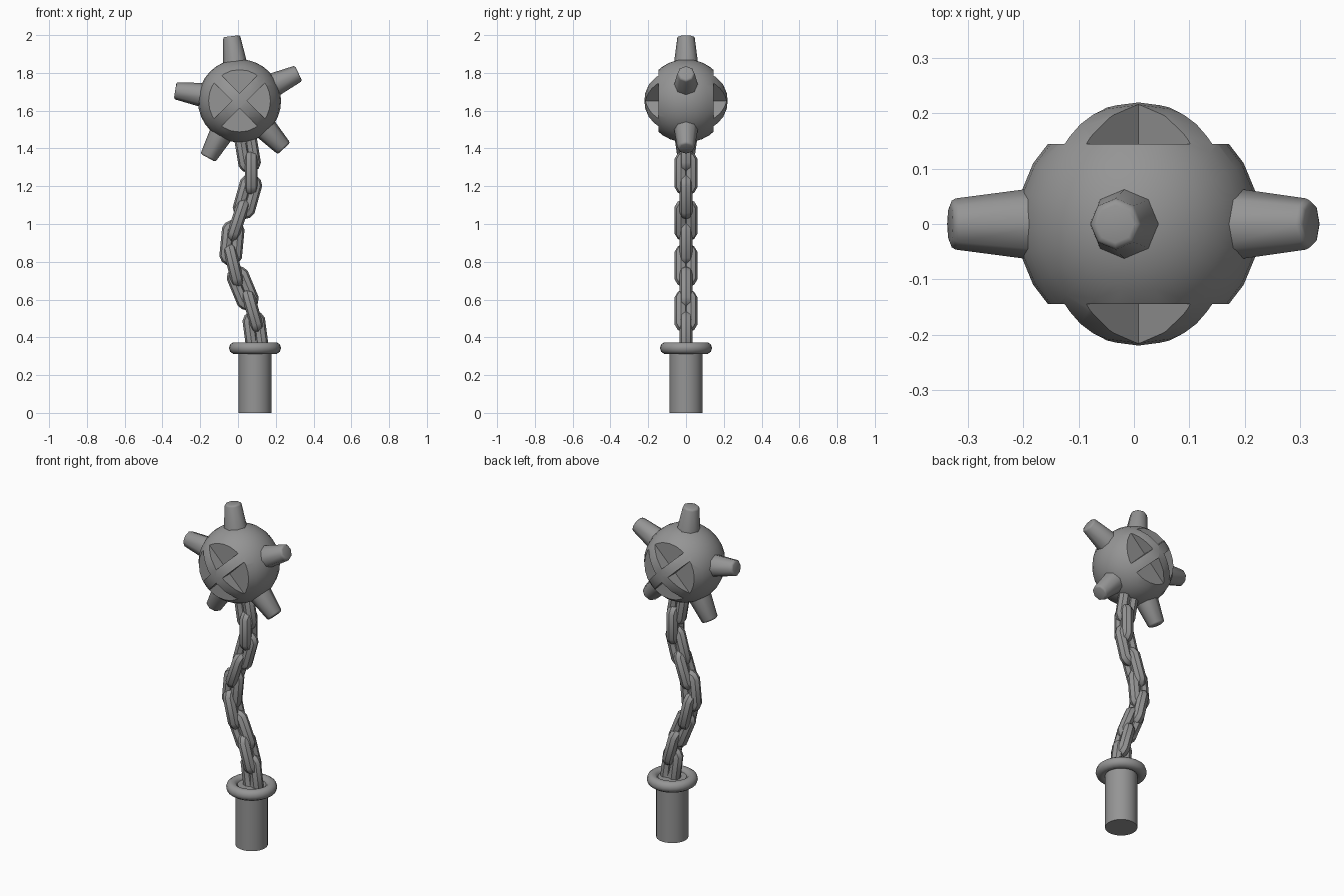
import bpy, bmesh, math
from mathutils import Matrix, Vector

if "Cube" in bpy.data.objects:
    bpy.data.objects.remove(bpy.data.objects["Cube"], do_unlink=True)

iron = bpy.data.materials.new("iron_grey")
iron.use_nodes = True
GREY = (0.3, 0.3, 0.3, 1)
iron.diffuse_color = GREY
iron.node_tree.nodes["Principled BSDF"].inputs["Base Color"].default_value = GREY


def finish(obj, name, angle=40):
    obj.name = name
    obj.data.materials.clear()
    obj.data.materials.append(iron)
    bpy.ops.object.select_all(action="DESELECT")
    obj.select_set(True)
    bpy.context.view_layer.objects.active = obj
    bpy.ops.object.shade_smooth_by_angle(angle=math.radians(angle))
    return obj


def from_bmesh(bm, name):
    mesh = bpy.data.meshes.new(name)
    bm.to_mesh(mesh)
    bm.free()
    obj = bpy.data.objects.new(name, mesh)
    bpy.context.collection.objects.link(obj)
    return obj


# Handle and collar
GRIP_X = 0.09
bpy.ops.mesh.primitive_cylinder_add(vertices=32, radius=0.087, depth=0.355,
                                    location=(GRIP_X, 0, 0.1775))
finish(bpy.context.object, "handle")
bpy.ops.mesh.primitive_torus_add(major_segments=24, minor_segments=10, major_radius=0.106,
                                 minor_radius=0.032, location=(GRIP_X, 0, 0.343))
finish(bpy.context.object, "collar")

# Chain: stretched rings following a wavy path, every second one turned a quarter
path = [Vector((x, 0, z)) for x, z in (
    (0.093, 0.42), (0.077, 0.54), (0.025, 0.66), (-0.023, 0.78), (-0.032, 0.90),
    (0.0, 1.02), (0.05, 1.145), (0.07, 1.27), (0.05, 1.39))]
for i, centre in enumerate(path):
    bpy.ops.mesh.primitive_torus_add(major_segments=12, minor_segments=8,
                                     major_radius=0.028, minor_radius=0.034)
    link = bpy.context.object
    link.data.transform(Matrix.Rotation(math.radians(15), 4, "Z"))
    for v in link.data.vertices:
        v.co.y += math.copysign(0.06, v.co.y)
    link.data.transform(Matrix.Rotation(math.pi / 2, 4, "X"))
    if i % 2:
        link.data.transform(Matrix.Rotation(math.pi / 2, 4, "Z"))
    along = path[min(i + 1, len(path) - 1)] - path[max(i - 1, 0)]
    link.location = centre
    link.rotation_euler.y = math.atan2(along.x, along.z)
    finish(link, f"chain_link_{i + 1}")

# Ball with the front and back caps cut flat, leaving crossed bars
CENTRE = Vector((0.008, 0, 1.652))
bpy.ops.mesh.primitive_uv_sphere_add(segments=24, ring_count=16, radius=0.22, location=CENTRE)
ball = bpy.context.object
bm = bmesh.new()
FLOOR, BAR, REACH = 0.145, 0.028, 0.3
for side in (-1, 1):
    for quarter in range(4):
        size = REACH - BAR
        mid = (REACH + BAR) / 2
        spin = Matrix.Rotation(math.radians(45 + 90 * quarter), 4, "Y")
        place = Matrix.Translation((mid, side * (FLOOR + 0.1), mid))
        scale = Matrix.Diagonal((size, 0.2, size, 1))
        bmesh.ops.create_cube(bm, size=1, matrix=Matrix.Translation(CENTRE) @ spin @ place @ scale)
cutter = from_bmesh(bm, "recess_cutter")
cutter.hide_render = True
cut = ball.modifiers.new("recesses", "BOOLEAN")
cut.operation = "DIFFERENCE"
cut.solver = "EXACT"
cut.object = cutter
bpy.context.view_layer.objects.active = ball
bpy.ops.object.modifier_apply(modifier=cut.name)
bpy.data.objects.remove(cutter, do_unlink=True)
finish(ball, "ball", 30)

# Blunt spikes around the ball
START, TIP = 0.16, 0.345
for name, angle in (("top", 97), ("left", 25), ("right", 171),
                    ("lower_right", 241), ("lower_left", -47)):
    bm = bmesh.new()
    bmesh.ops.create_cone(bm, cap_ends=True, segments=8, radius1=0.069, radius2=0.045,
                          depth=TIP - START,
                          matrix=Matrix.Translation((0, 0, (START + TIP) / 2)))
    rim = [e for e in bm.edges if all(v.co.z > TIP - 0.01 for v in e.verts)]
    bmesh.ops.bevel(bm, geom=rim, offset=0.01, segments=2, profile=0.5, affect="EDGES")
    spike = from_bmesh(bm, "spike_" + name)
    spike.location = CENTRE
    spike.rotation_euler.y = math.radians(90 - angle)
    finish(spike, "spike_" + name, 50)
